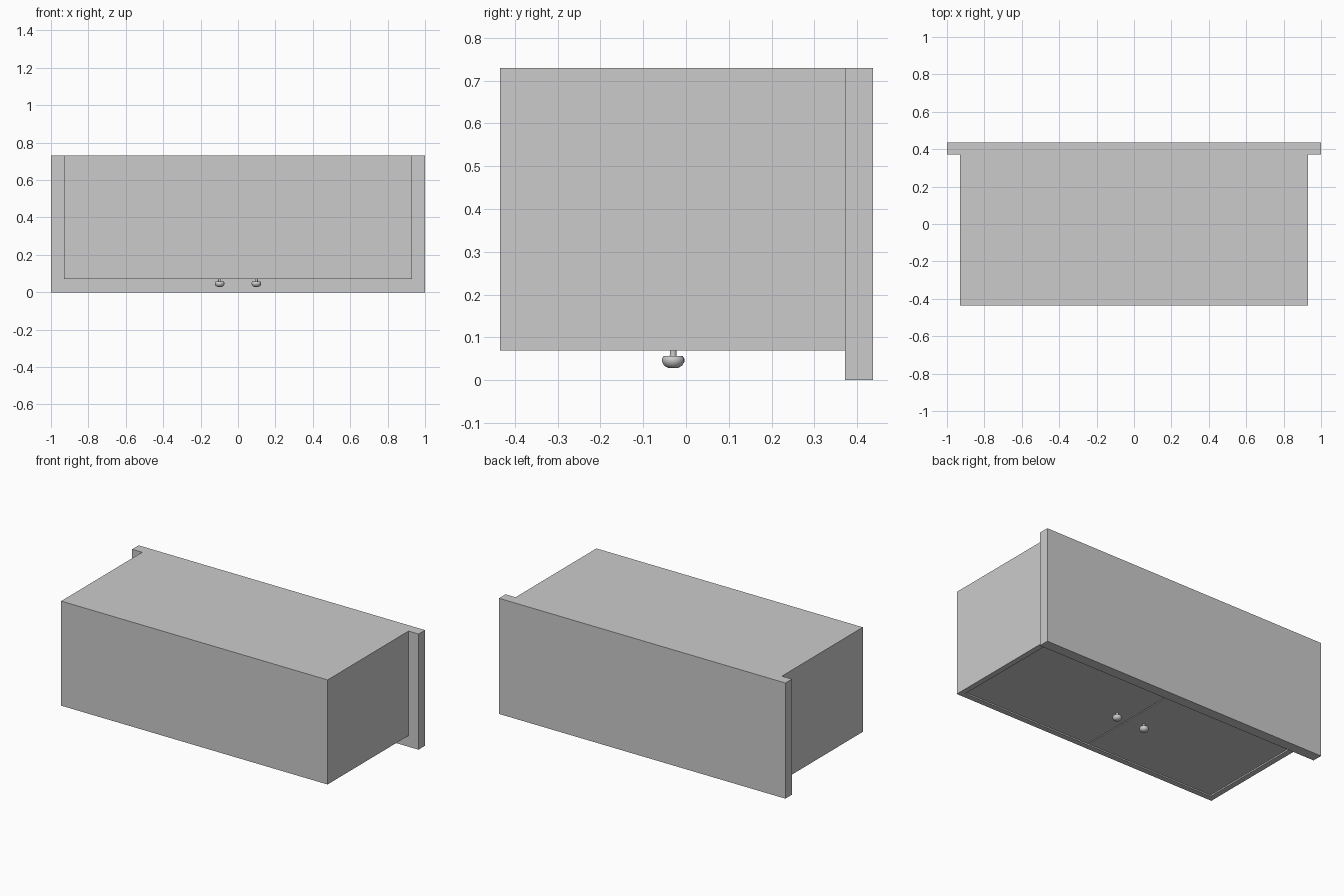
import bpy, bmesh, math
from mathutils import Vector

cube = bpy.data.objects.get("Cube")
if cube:
    bpy.data.objects.remove(cube, do_unlink=True)

grey = bpy.data.materials.new("light_grey")
grey.use_nodes = True
grey.diffuse_color = (0.6, 0.6, 0.6, 1)
grey.node_tree.nodes["Principled BSDF"].inputs["Base Color"].default_value = (0.6, 0.6, 0.6, 1)


def finish(name, bm):
    bmesh.ops.recalc_face_normals(bm, faces=bm.faces)
    mesh = bpy.data.meshes.new(name)
    bm.to_mesh(mesh)
    bm.free()
    mesh.materials.append(grey)
    obj = bpy.data.objects.new(name, mesh)
    bpy.context.collection.objects.link(obj)
    return obj


def box(name, low, high):
    bm = bmesh.new()
    bmesh.ops.create_cube(bm, size=1)
    low, high = Vector(low), Vector(high)
    for v in bm.verts:
        v.co = (low + high) / 2 + v.co * (high - low)
    return finish(name, bm)


def knob(name, x, y):
    # Turned profile: radius, height
    profile = [(0, 0.028), (0.012, 0.029), (0.021, 0.034), (0.026, 0.043),
               (0.026, 0.051), (0.022, 0.057), (0.008, 0.057), (0.007, 0.085)]
    bm = bmesh.new()
    verts = [bm.verts.new((r, 0, z)) for r, z in profile]
    edges = [bm.edges.new(pair) for pair in zip(verts, verts[1:])]
    bmesh.ops.spin(bm, geom=verts + edges, axis=(0, 0, 1), cent=(0, 0, 0),
                   angle=math.tau, steps=24)
    bmesh.ops.remove_doubles(bm, verts=bm.verts, dist=0.0001)
    obj = finish(name, bm)
    obj.location = (x, y, 0)
    bpy.ops.object.select_all(action='DESELECT')
    obj.select_set(True)
    bpy.context.view_layer.objects.active = obj
    bpy.ops.object.shade_smooth_by_angle(angle=math.radians(40))


W, FRONT, BACK = 0.93, -0.435, 0.372   # carcass half width and depth limits
LOW, TOP, T = 0.07, 0.73, 0.035        # carcass heights and board thickness
GAP, RECESS = 0.003, 0.006

# Overhanging slab and carcass boards
box("worktop", (-1, BACK, 0), (1, 0.437, TOP))
box("base_board", (-W, FRONT, LOW), (W, FRONT + T, TOP))
box("rear_panel", (-W + T, FRONT + T, TOP - T), (W - T, BACK, TOP))

# Sides, doors and knobs on each half
for side, s in (("left", 1), ("right", -1)):
    def half(name, x0, x1, y0, y1, z0, z1):
        xs = sorted((s * x0, s * x1))
        box(side + name, (xs[0], y0, z0), (xs[1], y1, z1))
    half("_side_board", W - T, W, FRONT + T, BACK, LOW, TOP)
    half("_door", GAP, W - T - GAP, FRONT + T + GAP, BACK - GAP,
         LOW + RECESS, LOW + T)
    knob(side + "_knob", s * 0.098, -0.03)
